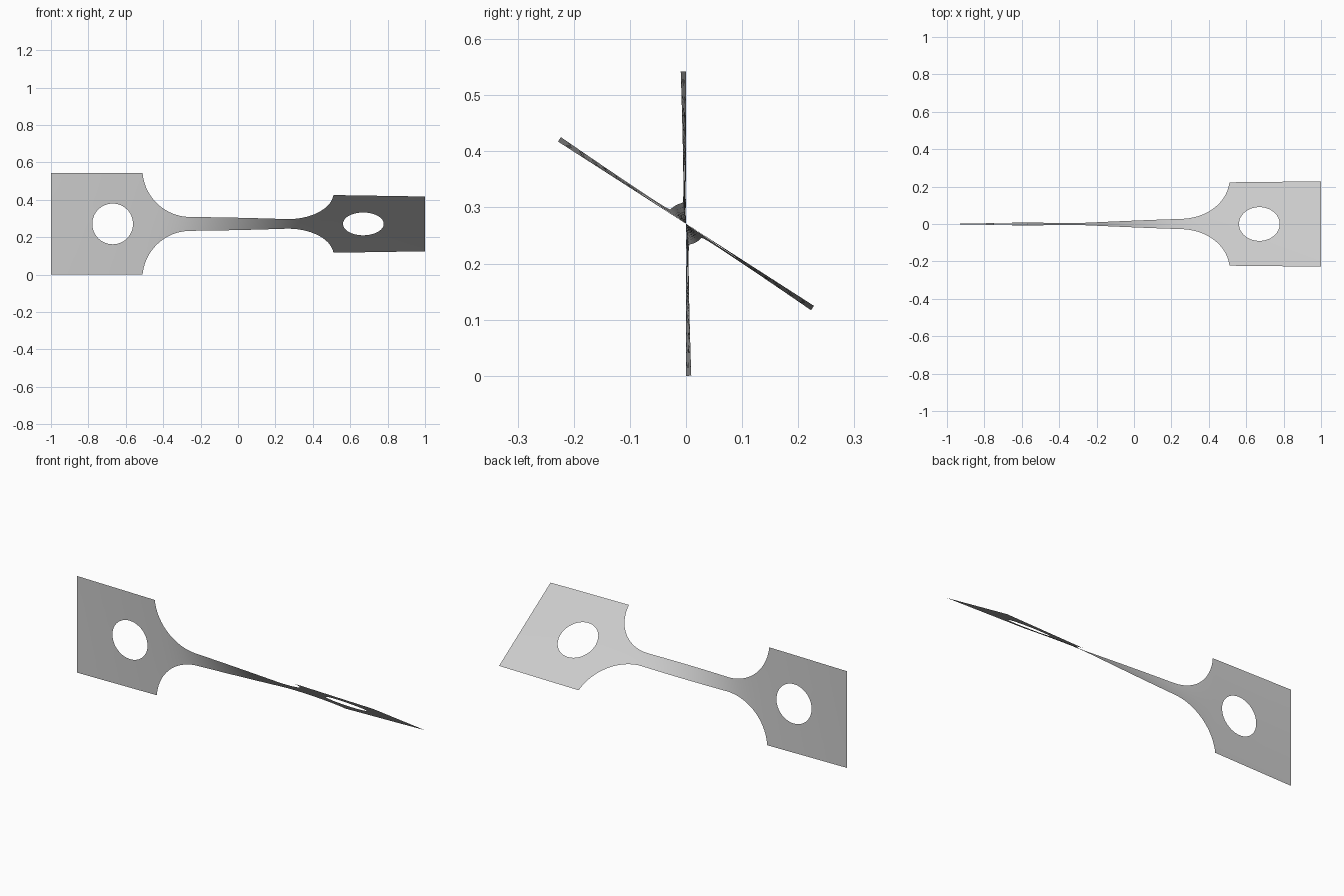
import bpy
import bmesh
import math

cube = bpy.data.objects.get("Cube")
if cube:
    bpy.data.objects.remove(cube, do_unlink=True)

HALF_W = 0.271          # half width of the grips
NECK = 0.0375           # half width of the narrow gauge
GRIP_X = 0.51           # where the grips begin
NECK_X = 0.255          # where the fillets meet the gauge
HOLE_X, HOLE_R = 0.67, 0.109
TWIST = math.radians(57.3)
ACROSS = 16


def half_width(x):
    """Half width of the flat strip at x."""
    s = abs(x) - NECK_X
    if s <= 0:
        return NECK
    if abs(x) >= GRIP_X:
        return HALF_W
    r = 0.256
    return min(HALF_W, NECK + r - math.sqrt(r * r - s * s))


# Twist builds up faster where the strip is narrower
STEPS = 800
total, table = 0.0, [0.0]
for i in range(STEPS):
    total += half_width(-1 + 2 * (i + 0.5) / STEPS) ** -1.45
    table.append(total)


def angle(x):
    t = min(max((x + 1) / 2, 0), 1) * STEPS
    i = min(int(t), STEPS - 1)
    return TWIST * (table[i] + (table[i + 1] - table[i]) * (t - i)) / total


def add_grid(bm, rows):
    """Quads between successive rows of flat (x, z) points."""
    verts = [[bm.verts.new((x, 0, z)) for x, z in row] for row in rows]
    for a, b in zip(verts, verts[1:]):
        for i in range(len(a) - 1):
            bm.faces.new((a[i], a[i + 1], b[i + 1], b[i]))


bm = bmesh.new()

# Gauge and fillets
stations = [-NECK_X + 2 * NECK_X * i / 40 for i in range(41)]
fillet = [NECK_X + (GRIP_X - NECK_X) * math.sin(math.pi / 2 * i / 20)
          for i in range(1, 21)]
stations = [-x for x in reversed(fillet)] + stations + fillet
add_grid(bm, [[(x, half_width(x) * (2 * j / ACROSS - 1)) for j in range(ACROSS + 1)]
              for x in stations])

# Grips: rings between the rectangular edge and the round hole
for side in (-1, 1):
    corners = [(GRIP_X, -HALF_W), (GRIP_X, HALF_W), (1, HALF_W), (1, -HALF_W)]
    edge = []
    for k in range(4):
        (x0, z0), (x1, z1) = corners[k], corners[(k + 1) % 4]
        edge += [(x0 + (x1 - x0) * j / ACROSS, z0 + (z1 - z0) * j / ACROSS)
                 for j in range(ACROSS)]
    edge.append(edge[0])
    rings = []
    for n in range(7):
        ring = []
        for x, z in edge:
            a = math.atan2(z, x - HOLE_X)
            hx, hz = HOLE_X + HOLE_R * math.cos(a), HOLE_R * math.sin(a)
            ring.append((side * (x + (hx - x) * n / 6), z + (hz - z) * n / 6))
        rings.append(ring)
    add_grid(bm, rings)

bmesh.ops.remove_doubles(bm, verts=bm.verts, dist=0.0002)
bmesh.ops.recalc_face_normals(bm, faces=bm.faces)
bm.faces.ensure_lookup_table()
if bm.faces[0].normal.y > 0:
    bmesh.ops.reverse_faces(bm, faces=bm.faces)

# Twist the flat strip about its long axis
for v in bm.verts:
    a, h = angle(v.co.x), v.co.z
    v.co.y = -h * math.sin(a)
    v.co.z = HALF_W + h * math.cos(a)

mesh = bpy.data.meshes.new("twisted_test_strip")
bm.to_mesh(mesh)
bm.free()
strip = bpy.data.objects.new("twisted_test_strip", mesh)
bpy.context.collection.objects.link(strip)
for poly in mesh.polygons:
    poly.use_smooth = True

# Plain grey metal
grey = bpy.data.materials.new("light_grey")
grey.use_nodes = True
colour = (0.6, 0.6, 0.6, 1)
grey.diffuse_color = colour
grey.node_tree.nodes["Principled BSDF"].inputs["Base Color"].default_value = colour
mesh.materials.append(grey)
